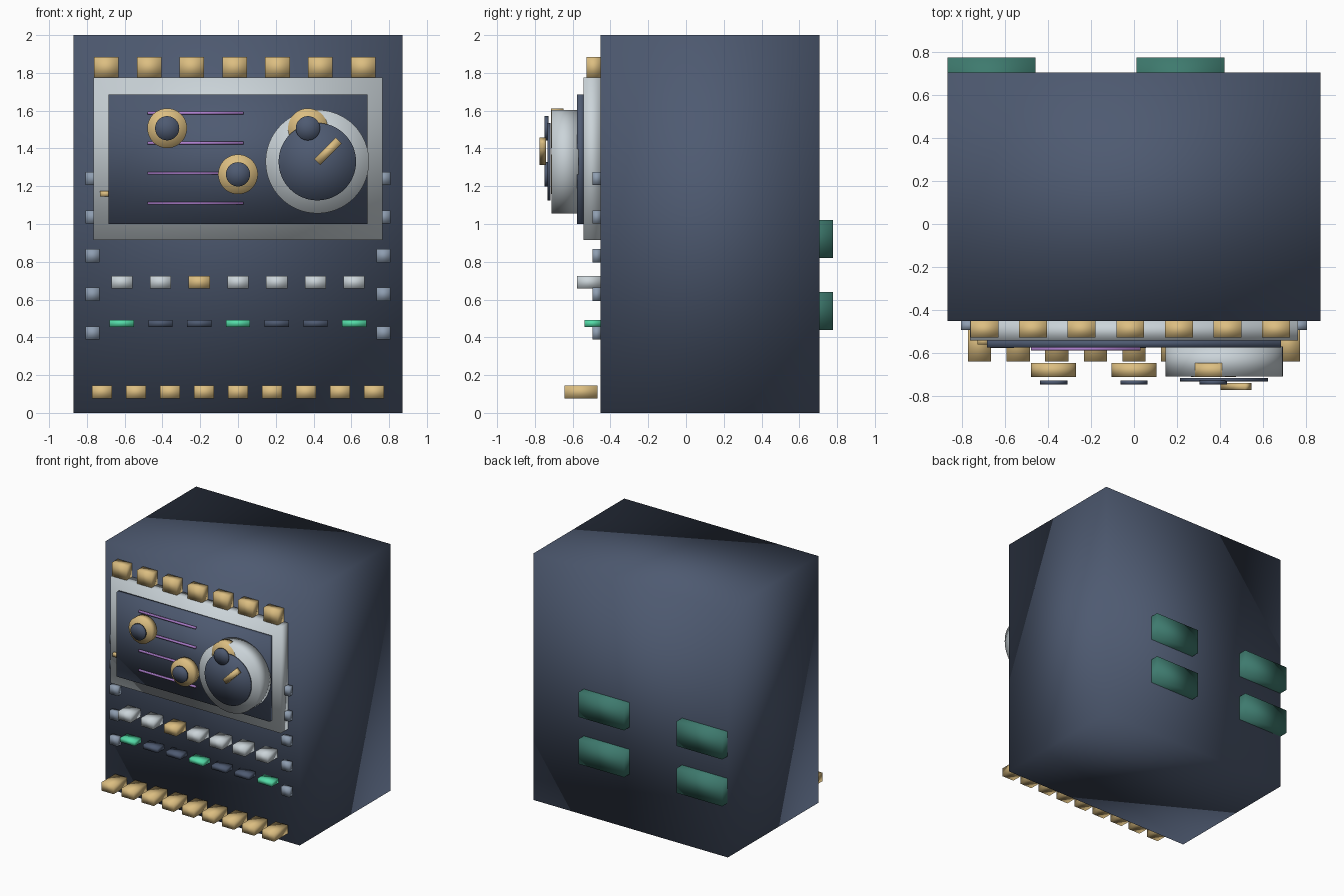
import bpy
import bmesh
from math import radians
from mathutils import Matrix

cube = bpy.data.objects.get("Cube")
if cube:
    bpy.data.objects.remove(cube, do_unlink=True)


def material(name, rgb):
    linear = [((c / 255 + 0.055) / 1.055) ** 2.4 for c in rgb] + [1.0]
    m = bpy.data.materials.new(name)
    m.use_nodes = True
    m.diffuse_color = linear
    m.node_tree.nodes["Principled BSDF"].inputs["Base Color"].default_value = linear
    return m


navy = material("navy", (78, 90, 113))
silver = material("silver", (203, 212, 217))
gold = material("gold", (220, 190, 129))
slate = material("slate", (142, 157, 176))
teal = material("teal", (62, 122, 110))
green = material("green", (84, 220, 168))
purple = material("purple", (172, 126, 204))


def finish(name, bm, mat):
    """Turn a bmesh into a smooth-shaded object."""
    mesh = bpy.data.meshes.new(name)
    for f in bm.faces:
        f.smooth = True
    bm.to_mesh(mesh)
    bm.free()
    mesh.materials.append(mat)
    obj = bpy.data.objects.new(name, mesh)
    bpy.context.collection.objects.link(obj)
    return obj


def box(name, mat, x, y, z, turn=0):
    """Box from (low, high) ranges, optionally turned about y."""
    spans = (x, y, z)
    bm = bmesh.new()
    bmesh.ops.create_cube(bm, size=1)
    bm.transform(Matrix.Diagonal([b - a for a, b in spans] + [1]))
    obj = finish(name, bm, mat)
    obj.location = [(a + b) / 2 for a, b in spans]
    obj.rotation_euler.y = radians(turn)
    return obj


def disc(name, mat, x, z, radius, y):
    """Cylinder facing the front, with y as a (front, back) range."""
    bm = bmesh.new()
    bmesh.ops.create_cone(bm, cap_ends=True, cap_tris=True, segments=64,
                          radius1=radius, radius2=radius, depth=y[1] - y[0])
    bm.transform(Matrix.Rotation(radians(90), 4, "X"))
    obj = finish(name, bm, mat)
    obj.location = (x, (y[0] + y[1]) / 2, z)
    return obj


def around(c, width):
    return (c - width / 2, c + width / 2)


FRONT = -0.452

# Cabinet and framed control panel
box("cabinet", navy, (-0.87, 0.87), (FRONT, 0.707), (0, 2))
box("panel_frame", silver, (-0.765, 0.765), (-0.543, FRONT), (0.915, 1.775))
box("panel", navy, (-0.685, 0.685), (-0.576, -0.54), (1.0, 1.685))
box("panel_tab", gold, (-0.73, -0.67), (-0.562, -0.53), (1.145, 1.175))

# Row of blocks above the frame
for i in range(7):
    box(f"top_block_{i + 1}", gold, around(-0.697 + 0.2265 * i, 0.13),
        (-0.528, FRONT), (1.775, 1.885))

# Two rows of buttons and lamps below the frame
for i in range(7):
    x = 0.205 * (i - 3)
    box(f"button_{i + 1}", gold if i == 2 else silver, around(x, 0.112),
        (-0.577, FRONT), (0.658, 0.725))
    box(f"lamp_{i + 1}", green if i % 3 == 0 else navy, around(x, 0.128),
        (-0.538, FRONT), (0.456, 0.492))

# Row of keys along the bottom
for i in range(9):
    box(f"bottom_key_{i + 1}", gold, around(0.18 * (i - 4), 0.108),
        (-0.642, -0.468), (0.077, 0.146))

# Small side studs in two columns
for side, x in (("left", 0.77), ("right", -0.77)):
    for i in range(5):
        box(f"{side}_stud_{i + 1}", slate, around(x, 0.073),
            (-0.495, FRONT), around(0.423 + 0.2045 * i, 0.07))

# Lines on the panel
for i in range(4):
    box(f"panel_line_{i + 1}", purple, (-0.48, 0.03), (-0.59, -0.574),
        around(1.11 + 0.159 * i, 0.015))

# Large dial with pointer
disc("dial", silver, 0.42, 1.33, 0.274, (-0.711, -0.57))
disc("dial_face", navy, 0.42, 1.33, 0.205, (-0.734, -0.717))
box("dial_pointer", gold, around(0.476, 0.16), (-0.775, -0.742),
    around(1.385, 0.044), turn=-45)

# Small knobs
for i, (x, z) in enumerate(((-0.375, 1.507), (0, 1.263), (0.37, 1.507))):
    disc(f"knob_{i + 1}", gold, x, z, 0.105, (-0.714, -0.648))
    disc(f"knob_cap_{i + 1}", navy, x, z, 0.064, (-0.748, -0.729))

# Plates on the back
for i, x in enumerate((-0.664, 0.216)):
    for j, z in enumerate((0.54, 0.92)):
        box(f"back_plate_{i + 1}_{j + 1}", teal, around(x, 0.41),
            (0.57, 0.777), around(z, 0.2))
